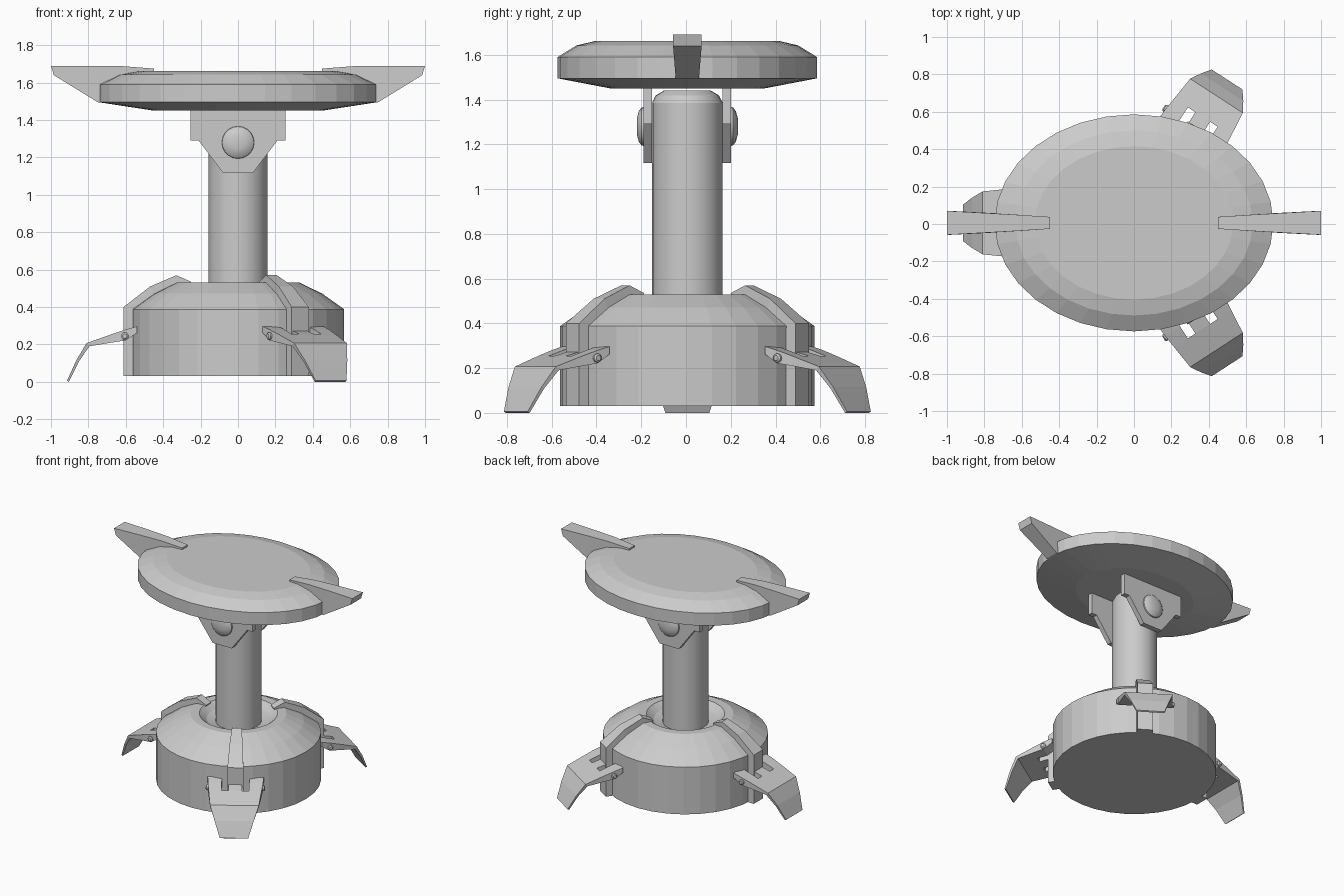
import bpy, bmesh, math
from mathutils import Matrix

if "Cube" in bpy.data.objects:
    bpy.data.objects.remove(bpy.data.objects["Cube"])

OFF = Matrix.Translation((0, 0.006, 0))
grey = bpy.data.materials.new("plain_grey")
grey.diffuse_color = (0.6, 0.6, 0.6, 1)
grey.use_nodes = True
grey.node_tree.nodes["Principled BSDF"].inputs["Base Color"].default_value = grey.diffuse_color


def finish(name, bm, mat=Matrix.Identity(4)):
    bmesh.ops.remove_doubles(bm, verts=bm.verts, dist=1e-5)
    bm.transform(OFF @ mat)
    bmesh.ops.recalc_face_normals(bm, faces=bm.faces)
    me = bpy.data.meshes.new(name)
    bm.to_mesh(me)
    bm.free()
    me.materials.append(grey)
    ob = bpy.data.objects.new(name, me)
    bpy.context.collection.objects.link(ob)
    return ob


def bridge(bm, rings):
    # skin consecutive vertex rings and cap both ends
    for a, b in zip(rings, rings[1:]):
        n = len(a)
        for i in range(n):
            j = (i + 1) % n
            bm.faces.new((a[i], a[j], b[j], b[i]))
    bm.faces.new(rings[0])
    bm.faces.new(rings[-1])


def lathe(name, profile, seg, mat=Matrix.Identity(4)):
    # profile entries: (x radius, z) or (x radius, z, y radius)
    bm = bmesh.new()
    rings = []
    for p in profile:
        rx, z, ry = p[0], p[1], p[-1] if len(p) == 3 else p[0]
        rings.append([bm.verts.new((rx * math.cos(2 * math.pi * i / seg),
                                    ry * math.sin(2 * math.pi * i / seg), z)) for i in range(seg)])
    bridge(bm, rings)
    return finish(name, bm, mat)


def loft(name, sections, mat):
    # section: upper (x, z), lower (x, z), y from, y to
    bm = bmesh.new()
    rings = []
    for (xu, zu), (xl, zl), y0, y1 in sections:
        rings.append([bm.verts.new(c) for c in
                      ((xu, y0, zu), (xu, y1, zu), (xl, y1, zl), (xl, y0, zl))])
    bridge(bm, rings)
    return finish(name, bm, mat)


# round base with a dished top
lathe("base", [(0.568, 0.03), (0.568, 0.388), (0.45, 0.472), (0.33, 0.53), (0.27, 0.53),
               (0.22, 0.49), (0.15, 0.47)], 32)

# central column
lathe("column", [(0.158, 0.45), (0.158, 1.385), (0.142, 1.418), (0.105, 1.44)], 24)

# oval top plate
lathe("top_plate", [(0.45, 1.45, 0.345), (0.745, 1.495, 0.58), (0.745, 1.59, 0.58),
                    (0.635, 1.642, 0.495), (0.53, 1.662, 0.41)], 32)

# side wings of the top plate
for side, ang in (("right", 0), ("left", math.pi)):
    secs = [((0.45, 1.675), (0.45, 1.47), 0.032), ((0.62, 1.688), (0.6, 1.48), 0.043),
            ((0.78, 1.69), (0.75, 1.495), 0.052), ((1.0, 1.69), (0.985, 1.64), 0.064)]
    loft(side + "_wing", [(u, l, -w, w) for u, l, w in secs], Matrix.Rotation(ang, 4, 'Z'))

# hinge brackets and domed pivot knobs
outline = [(-0.255, 1.47), (-0.255, 1.29), (-0.21, 1.29), (-0.08, 1.117),
           (0.08, 1.117), (0.21, 1.29), (0.255, 1.29), (0.255, 1.47)]
for side, s in (("front", -1), ("back", 1)):
    bm = bmesh.new()
    bridge(bm, [[bm.verts.new((x, s * y, z)) for x, z in outline] for y in (0.158, 0.196)])
    finish(side + "_bracket", bm)
    knob = Matrix.Translation((0, s * 0.19, 1.28)) @ Matrix.Rotation(-s * math.pi / 2, 4, 'X')
    lathe(side + "_knob", [(0.088, 0), (0.085, 0.014), (0.068, 0.027), (0.035, 0.036)], 20, knob)

# three ribs and hinged feet
for label, deg in (("back_right", 57), ("left", 180), ("front_right", -57)):
    rot = Matrix.Rotation(math.radians(deg), 4, 'Z')
    rib = [((0.612, 0.03), (0.54, 0.03), 0.055), ((0.612, 0.40), (0.54, 0.37), 0.055),
           ((0.47, 0.51), (0.45, 0.44), 0.045), ((0.33, 0.57), (0.33, 0.50), 0.034),
           ((0.25, 0.535), (0.27, 0.50), 0.03)]
    loft(label + "_rib", [(u, l, -w, w) for u, l, w in rib], rot)
    flap = [((0.675, 0.255), (0.675, 0.21), 0.182), ((0.81, 0.207), (0.795, 0.19), 0.168),
            ((0.865, 0.115), (0.85, 0.11), 0.135), ((0.914, 0.006), (0.904, 0.0), 0.098)]
    loft(label + "_foot", [(u, l, -w, w) for u, l, w in flap], rot)
    for side, s in (("a", -1), ("b", 1)):
        prong = [((0.54, 0.297), (0.54, 0.262), 0.193), ((0.60, 0.28), (0.60, 0.222), 0.19),
                 ((0.675, 0.255), (0.675, 0.21), 0.182)]
        loft(label + "_foot_prong_" + side, [(u, l, s * 0.095, s * w) for u, l, w in prong], rot)
        pin = rot @ Matrix.Translation((0.605, s * 0.18, 0.245)) @ Matrix.Rotation(-s * math.pi / 2, 4, 'X')
        lathe(label + "_pin_" + side, [(0.02, 0), (0.02, 0.018), (0.012, 0.024)], 12, pin)
    loft(label + "_foot_tab", [((0.58, 0.28), (0.58, 0.225), -0.047, 0.047),
                               ((0.675, 0.255), (0.675, 0.21), -0.047, 0.047)], rot)

# smooth the rounded knobs and column while keeping edges sharp
for ob in bpy.context.scene.objects:
    ob.select_set("knob" in ob.name or ob.name == "column")
    if ob.select_get():
        bpy.context.view_layer.objects.active = ob
bpy.ops.object.shade_smooth_by_angle(angle=math.radians(25))
